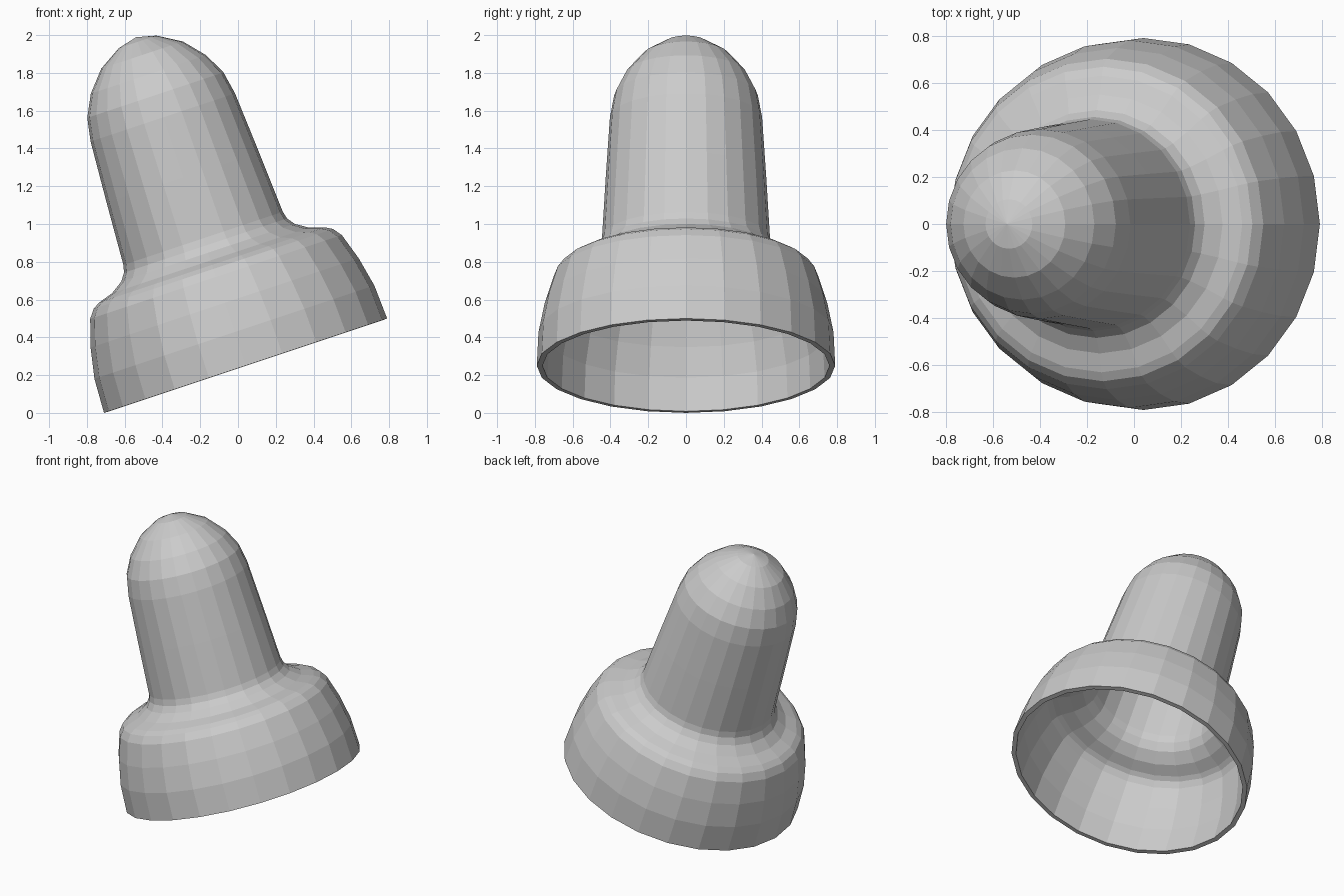
import bpy, bmesh
from math import atan2, tau

if "Cube" in bpy.data.objects:
    bpy.data.objects.remove(bpy.data.objects["Cube"])

SIDES = 24
WALL = 0.03
TILT = atan2(0.5, 1.5)

# Half profile (radius, height) from the open rim to the domed tip
profile = [
    (0.79, 0), (0.781, 0.187), (0.748, 0.35), (0.702, 0.495), (0.668, 0.54),
    (0.63, 0.562), (0.55, 0.587), (0.484, 0.63), (0.455, 0.67), (0.445, 0.71),
    (0.425, 1.05), (0.403, 1.385), (0.38, 1.51), (0.322, 1.625),
    (0.228, 1.733), (0.105, 1.807), (0, 1.833),
]

# Plain grey material
grey = bpy.data.materials.new("plain grey")
grey.use_nodes = True
colour = (0.6, 0.6, 0.6, 1)
grey.diffuse_color = colour
grey.node_tree.nodes["Principled BSDF"].inputs["Base Color"].default_value = colour

# Lathe the hollow bell and its domed stem as one skin
bm = bmesh.new()
verts = [bm.verts.new((r, 0, h)) for r, h in profile]
edges = [bm.edges.new(pair) for pair in zip(verts, verts[1:])]
bmesh.ops.spin(bm, geom=verts + edges, cent=(0, 0, 0), axis=(0, 0, 1),
               angle=tau, steps=SIDES, use_duplicate=False)
bmesh.ops.remove_doubles(bm, verts=bm.verts, dist=0.0005)
bmesh.ops.recalc_face_normals(bm, faces=bm.faces)

# Make sure the skin faces outward, away from the axis
bm.normal_update()
if sum(f.normal.dot(f.calc_center_median() * f.calc_area()) for f in bm.faces) < 0:
    bmesh.ops.reverse_faces(bm, faces=bm.faces)

mesh = bpy.data.meshes.new("domed_bell")
bm.to_mesh(mesh)
bm.free()
mesh.materials.append(grey)

# Lean the part to its right
bell = bpy.data.objects.new("domed_bell", mesh)
bpy.context.collection.objects.link(bell)
bell.location = (0.04, 0, 0.25)
bell.rotation_euler = (0, -TILT, 0)

# Thin wall, grown inward
shell = bell.modifiers.new("wall", "SOLIDIFY")
shell.thickness = WALL
shell.offset = -1
shell.use_even_offset = True
